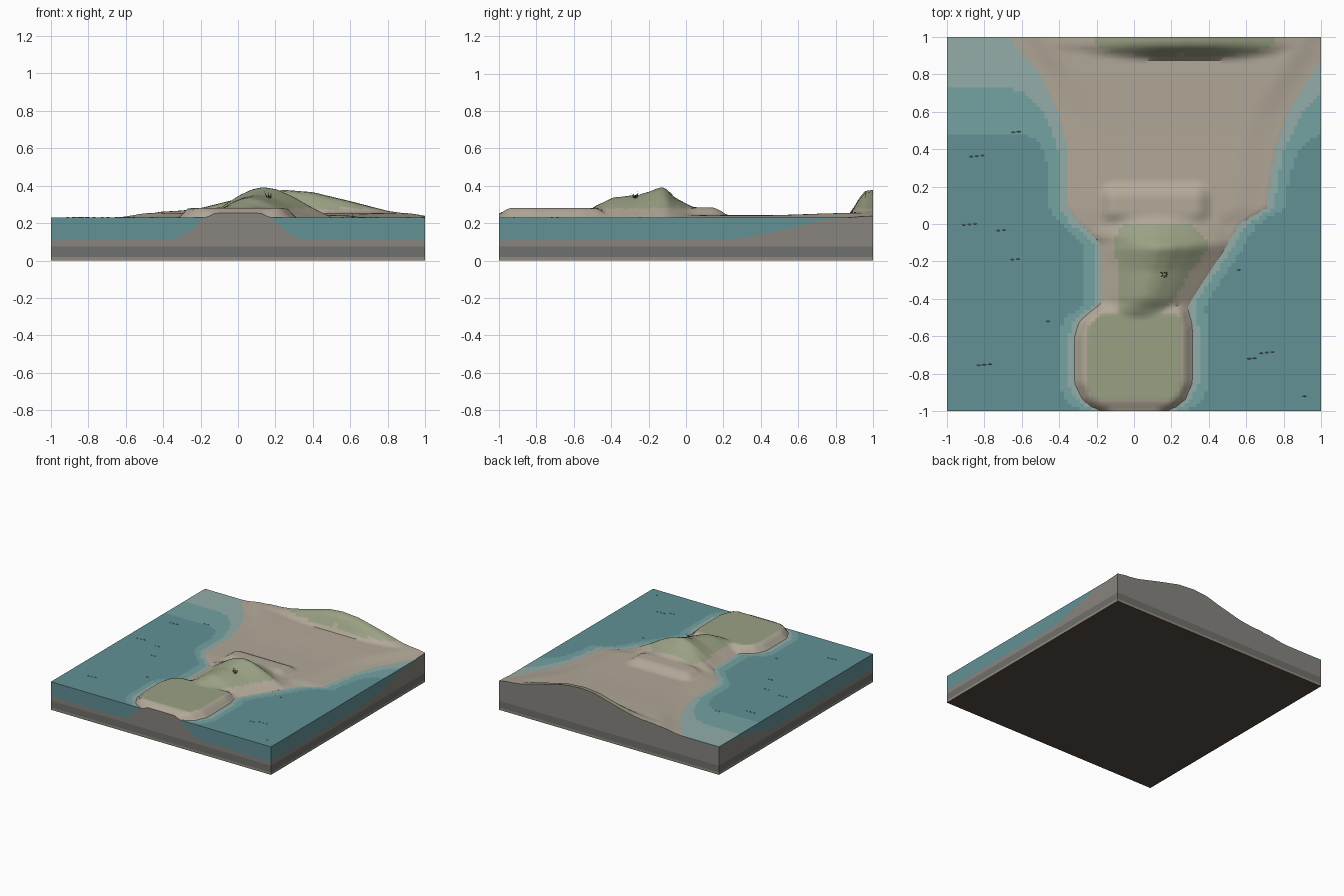
import bpy, math, random
from mathutils import Vector

if "Cube" in bpy.data.objects:
    bpy.data.objects.remove(bpy.data.objects["Cube"])

random.seed(4)
N, SEA = 96, 0.23


def mat(name, r, g, b):
    m = bpy.data.materials.new(name)
    m.diffuse_color = (*[((c / 255 + 0.055) / 1.055) ** 2.4 for c in (r, g, b)], 1)
    m.use_nodes = True
    m.node_tree.nodes["Principled BSDF"].inputs["Base Color"].default_value = m.diffuse_color
    return m


SAND = mat("sand", 178, 168, 152)
GRASS = mat("grass", 154, 161, 132)
DEEP = mat("deep_water", 98, 145, 150)
MID = mat("mid_water", 116, 162, 162)
SHOAL = mat("shallow_water", 147, 172, 170)
ROCK = mat("rock", 136, 133, 126)
DARK = mat("dark_rock", 112, 112, 110)
BROWN = mat("lower_rock", 148, 138, 124)
BASE = mat("base", 84, 76, 68)
TUFT = mat("tuft", 88, 98, 66)
FOAM = mat("ripple", 120, 160, 165)


def lerp(pts, v):
    if v <= pts[0][0]:
        return pts[0][1]
    for (a, p), (b, q) in zip(pts, pts[1:]):
        if v <= b:
            return p + (q - p) * (v - a) / (b - a)
    return pts[-1][1]


def smooth(t):
    t = min(max(t, 0), 1)
    return t * t * (3 - 2 * t)


# coastlines (y, x) and height profiles above the sea
LEFT = [(-1, -.17), (-.98, -.22), (-.94, -.27), (-.85, -.315), (-.6, -.315), (-.52, -.29),
        (-.42, -.17), (-.1, -.18), (0, -.3), (.08, -.36), (.4, -.36), (.6, -.41), (.8, -.5), (1, -.66)]
RIGHT = [(-1, .17), (-.98, .22), (-.94, .27), (-.85, .31), (-.55, .31), (-.45, .285), (-.4, .31),
         (-.2, .44), (0, .57), (.08, .71), (.4, .76), (.6, .83), (.85, .98), (1, 1.08)]
HILL = [(-.52, 0), (-.49, .06), (-.45, .077), (-.4, .105), (-.33, .114), (-.25, .122), (-.18, .145),
        (-.13, .165), (-.1, .15), (-.06, .108), (0, .075), (.04, .055), (.15, .052), (.18, .04), (.23, .005), (.25, 0)]
HILL_X = [(0, 0), (.12, .3), (.28, .73), (.38, .92), (.47, 1), (.58, .92), (.72, .66), (.86, .32), (1, 0)]
RIDGE_X = [(-.64, 0), (-.5, .01), (-.42, .03), (-.3, .037), (-.2, .05), (-.1, .075), (0, .1),
           (.12, .135), (.25, .147), (.4, .135), (.6, .087), (.8, .035), (1, .006)]
RIDGE_Y = [(.83, 0), (.87, .1), (.9, .4), (.93, .75), (.96, .97), (1, 1)]


def height(x, y):
    l, r = lerp(LEFT, y), lerp(RIGHT, y)
    d = min(x - l, r - x)
    if d < 0:
        bed = .11 + .11 * smooth((y - .15) / .75)
        return bed + (SEA - bed) * math.exp(-(d / .11) ** 2 * 1.0 + d / .3)
    beach = .012 * smooth(d / .2) + .012 * smooth((y - .4) / .5) * smooth(d / .2)
    plat = 0
    if y < -.4:
        plat = .05 * smooth(d / .06 + .1) * smooth((-.4 - y) / .08) * (.45 + .55 * smooth((y + 1) / .06))
    hl, hr = max(l, -.22), min(r, .5)
    hill = lerp(HILL, y) * lerp(HILL_X, (x - hl) / (hr - hl))
    if y > 0:
        flat = lerp(HILL, y) * smooth(min(x + .22, .45 - x) / .12)
        hill += (flat - hill) * smooth(y / .06)
    ridge = lerp(RIDGE_X, x) * lerp(RIDGE_Y, y)
    return SEA + .0005 + max(beach, plat, hill, ridge)


def add(name, verts, faces, mats, idx=None, angle=None):
    me = bpy.data.meshes.new(name)
    me.from_pydata(verts, [], faces)
    for m in mats:
        me.materials.append(m)
    if idx:
        me.polygons.foreach_set("material_index", idx)
    ob = bpy.data.objects.new(name, me)
    bpy.context.collection.objects.link(ob)
    if angle:
        bpy.context.view_layer.objects.active = ob
        ob.select_set(True)
        bpy.ops.object.shade_smooth_by_angle(angle=math.radians(angle))
        ob.select_set(False)
    return ob


# shared height grid
step = 2 / N
G = [[height(-1 + i * step, -1 + j * step) for i in range(N + 1)] for j in range(N + 1)]
cells = [(i, j) for j in range(N) for i in range(N)]


def quad(i, j):
    a = j * (N + 1) + i
    return (a, a + 1, a + N + 2, a + N + 1)


# terrain and water sheets, coloured by height
tv = [(-1 + i * step, -1 + j * step, G[j][i]) for j in range(N + 1) for i in range(N + 1)]
tf, ti, wf, wi = [], [], [], []
for i, j in cells:
    q = quad(i, j)
    hs = [tv[k][2] for k in q]
    avg = sum(hs) / 4
    x, y = tv[q[0]][0], tv[q[0]][1]
    green = avg > .279 and max(hs) - min(hs) < .035 and not (-.02 < y < .22)
    tf.append(q)
    ti.append(1 if green else 0)
    if min(hs) < SEA:
        wf.append(q)
        wi.append(2 if avg > .205 else 1 if avg > .155 else 0)
add("terrain", tv, tf, [SAND, GRASS], ti, 40)
water = add("water_surface", [(x, y, SEA) for x, y, _ in tv], wf, [DEEP, MID, SHOAL], wi)

# block sides, built as bands around the rim
rim = [(i, 0) for i in range(N)] + [(N, j) for j in range(N)] + \
      [(i, N) for i in range(N, 0, -1)] + [(0, j) for j in range(N, 0, -1)]


def band(name, low, high, m):
    v, f = [], []
    for i, j in rim:
        x, y, h = -1 + i * step, -1 + j * step, G[j][i]
        v += [(x, y, low(h)), (x, y, max(low(h), high(h)))]
    n = len(rim)
    for k in range(n):
        a, b = 2 * k, 2 * ((k + 1) % n)
        if v[a][2] < v[a + 1][2] or v[b][2] < v[b + 1][2]:
            f.append((a, b, b + 1, a + 1))
    add(name, v, f, [m])


band("lower_layer", lambda h: 0, lambda h: .02, BROWN)
band("middle_layer", lambda h: .02, lambda h: .075, DARK)
band("upper_layer", lambda h: .075, lambda h: h, ROCK)
band("water_sides", lambda h: h, lambda h: SEA, DEEP)
add("underside", [(-1, -1, 0), (-1, 1, 0), (1, 1, 0), (1, -1, 0)], [(0, 1, 2, 3)], [BASE])

# ripples: rows of small flat slivers on the water
rv, rf = [], []
for cx, cy, n in [(-.84, .36, 3), (-.63, .49, 2), (-.88, -.005, 3), (-.71, -.035, 2), (-.635, -.19, 2), (-.46, -.52, 1),
                  (-.8, -.755, 3), (.56, -.245, 1), (.63, -.72, 2), (.71, -.69, 3), (.91, -.92, 1)]:
    for k in range(n):
        x, b = cx + (k - (n - 1) / 2) * .03, len(rv)
        y = cy + .003 * k
        rv += [(x - .012, y, SEA), (x, y - .004, SEA), (x + .012, y, SEA), (x, y + .004, SEA), (x, y, SEA + .004)]
        rf += [(b + s, b + (s + 1) % 4, b + 4) for s in range(4)]
add("ripples", rv, rf, [FOAM])

# grass tuft on the hill
gv, gf = [], []
base = Vector((.165, -.27, height(.165, -.27) - .004))
for k in range(7):
    a = 2 * math.pi * k / 7
    out, side = Vector((math.cos(a), math.sin(a), 0)), Vector((-math.sin(a), math.cos(a), 0)) * .004
    root, b = base + out * .006, len(gv)
    tip = root + out * random.uniform(.008, .025) + Vector((0, 0, random.uniform(.025, .042)))
    gv += [root - side, root + side, root + out * .005, tip]
    gf += [(b, b + 1, b + 3), (b + 1, b + 2, b + 3), (b + 2, b, b + 3)]
add("grass_tuft", gv, gf, [TUFT])
